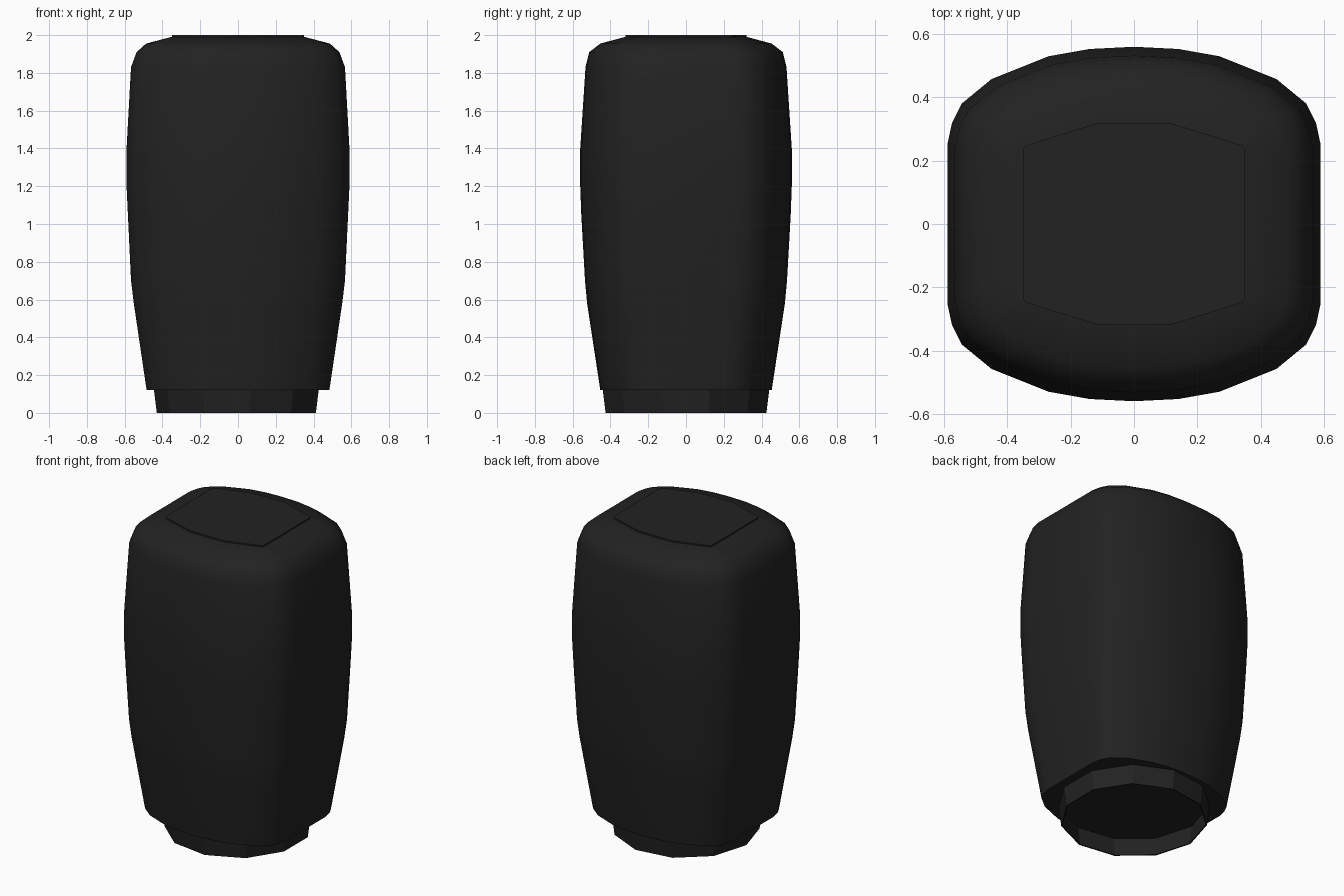
import bpy
import bmesh
from math import cos, sin, pi, radians

cube = bpy.data.objects.get("Cube")
if cube:
    bpy.data.objects.remove(cube, do_unlink=True)

black = bpy.data.materials.new("matte_black")
black.use_nodes = True
colour = (0.016, 0.016, 0.016, 1)
black.diffuse_color = colour
black.node_tree.nodes["Principled BSDF"].inputs["Base Color"].default_value = colour

# Quarter outlines from the middle of the back to the middle of the side
BODY = [(0, .56), (.14, .553), (.27, .53), (.45, .458),
        (.545, .38), (.575, .32), (.59, .25), (.59, 0)]
PANEL = [(0, .32), (.12, .318), (.2, .293), (.31, .259),
         (.345, .247), (.35, .24), (.35, .16), (.35, 0)]


def full_outline(quarter):
    """Mirror a quarter outline into a closed loop."""
    half = quarter + [(x, -y) for x, y in quarter[-2::-1]]
    return half + [(-x, y) for x, y in half[-2:0:-1]]


def scaled(points, sx, sy, z):
    return [(x * sx, y * sy, z) for x, y in points]


def loft(name, rings, bottom=True, top=True):
    """Skin a stack of equal rings and optionally cap the ends."""
    bm = bmesh.new()
    loops = [[bm.verts.new(p) for p in ring] for ring in rings]
    for low, high in zip(loops, loops[1:]):
        for i in range(len(low)):
            j = (i + 1) % len(low)
            bm.faces.new((low[i], low[j], high[j], high[i]))
    if bottom:
        bm.faces.new(loops[0])
    if top:
        bm.faces.new(loops[-1])
    bmesh.ops.recalc_face_normals(bm, faces=bm.faces)
    mesh = bpy.data.meshes.new(name)
    bm.to_mesh(mesh)
    bm.free()
    mesh.materials.append(black)
    obj = bpy.data.objects.new(name, mesh)
    bpy.context.collection.objects.link(obj)
    return obj


def smooth(obj, angle):
    bpy.ops.object.select_all(action='DESELECT')
    obj.select_set(True)
    bpy.context.view_layer.objects.active = obj
    bpy.ops.object.shade_smooth_by_angle(angle=radians(angle))


# Barrel-shaped grip: height, width scale, depth scale
levels = [(.12, .82, .81), (.58, .935, .935), (.7, .96, .955), (1.05, .988, .99),
          (1.2, 1, 1), (1.4, 1, 1), (1.83, .96, .95), (1.91, .91, .915),
          (1.955, .825, .81)]
outline = full_outline(BODY)
panel = full_outline(PANEL)
rings = [scaled(outline, sx, sy, z) for z, sx, sy in levels]
rings.append(scaled(panel, 1, 1, 1.991))
smooth(loft("grip_body", rings), 40)

# Raised panel on the top
loft("top_panel", [scaled(panel, .998, .998, 1.991), scaled(panel, .998, .998, 2)])

# Hollow eleven-sided collar under the grip
SIDES = 11
angles = [pi + 2 * pi * i / SIDES for i in range(SIDES)]
collar = loft("base_collar",
              [[(r * cos(a), r * sin(a), z) for a in angles]
               for r, z in ((.43, 0), (.445, .12))], bottom=False, top=False)
wall = collar.modifiers.new("wall", 'SOLIDIFY')
wall.thickness = .008
wall.offset = -1
